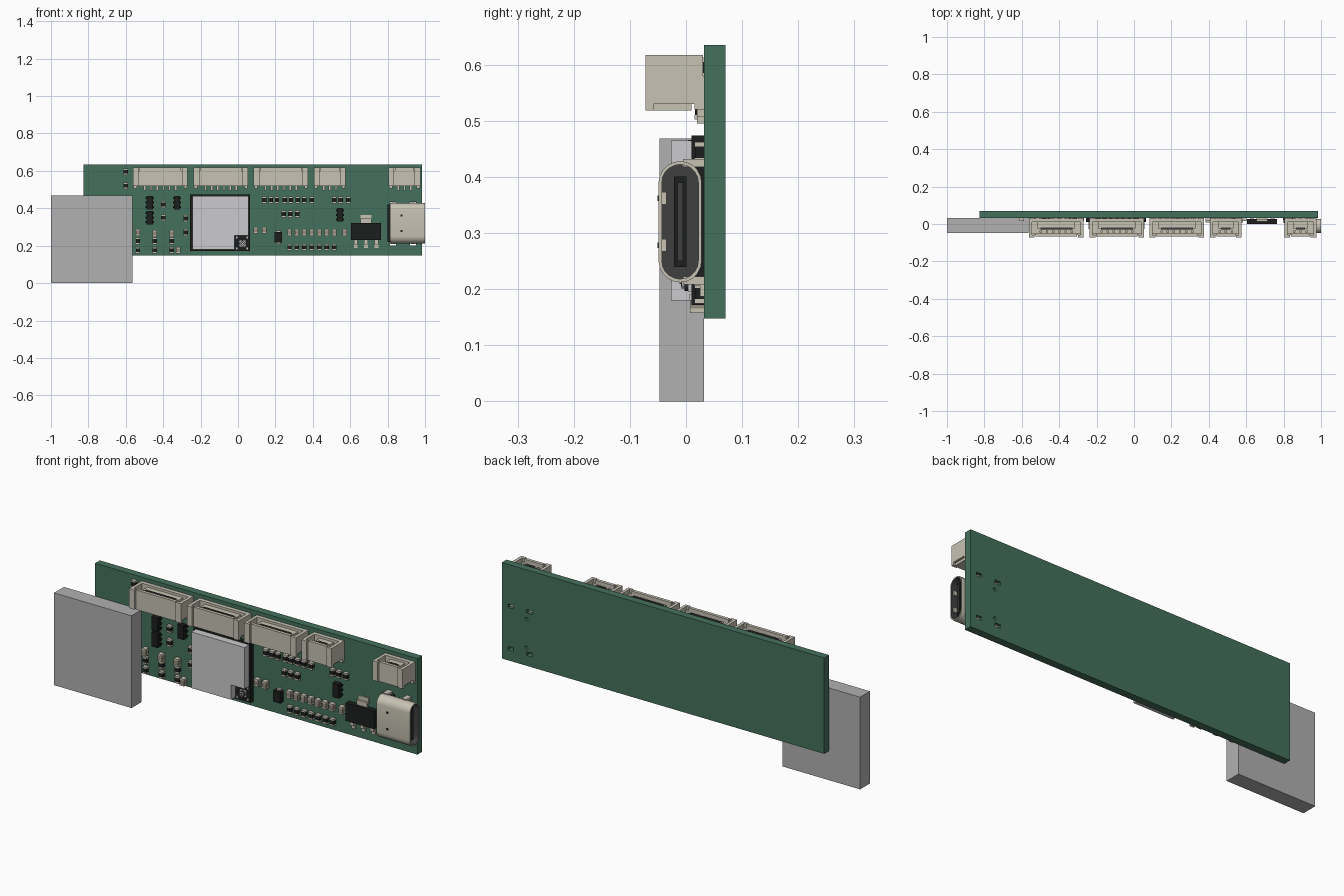
import bpy
import bmesh
import math
from mathutils import Matrix, Vector

default_cube = bpy.data.objects.get("Cube")
if default_cube:
    bpy.data.objects.remove(default_cube, do_unlink=True)


def make_material(name, red, green, blue):
    material = bpy.data.materials.new(name)
    material.use_nodes = True
    material.diffuse_color = (red, green, blue, 1)
    shader = material.node_tree.nodes["Principled BSDF"]
    shader.inputs["Base Color"].default_value = (red, green, blue, 1)
    return material


GREEN = make_material("board green", .06, .165, .11)
GREY = make_material("block grey", .44, .44, .44)
SILVER = make_material("shield silver", .6, .6, .61)
BEIGE = make_material("connector beige", .57, .54, .45)
BLACK = make_material("chip black", .012, .013, .013)
DARK = make_material("dark grey", .05, .05, .053)
TAN = make_material("ceramic tan", .3, .27, .21)
FACE = .032     # front surface of the board


class Part:
    """Collects solids in one mesh, with one material slot per colour."""

    def __init__(self, name):
        self.name, self.bm, self.materials = name, bmesh.new(), []

    def slot(self, material):
        if material not in self.materials:
            self.materials.append(material)
        return self.materials.index(material)

    def box(self, material, x, y, z):
        low, high = Vector((x[0], y[0], z[0])), Vector((x[1], y[1], z[1]))
        matrix = Matrix.Translation((low + high) / 2) @ Matrix.Diagonal((*(high - low), 1))
        verts = bmesh.ops.create_cube(self.bm, size=1, matrix=matrix)["verts"]
        self.paint(verts, material)

    def cylinder(self, material, x, z, radius, y):
        matrix = Matrix.Translation((x, sum(y) / 2, z)) @ Matrix.Rotation(math.pi / 2, 4, "X")
        verts = bmesh.ops.create_cone(self.bm, cap_ends=True, segments=20, radius1=radius,
                                      radius2=radius, depth=y[1] - y[0], matrix=matrix)["verts"]
        self.paint(verts, material)

    def prism(self, material, outline, offset):
        base = self.bm.faces.new([self.bm.verts.new(p) for p in outline])
        result = bmesh.ops.extrude_face_region(self.bm, geom=[base])["geom"]
        moved = [g for g in result if isinstance(g, bmesh.types.BMVert)]
        bmesh.ops.translate(self.bm, verts=moved, vec=offset)
        self.paint(list(base.verts) + moved, material)
        return next(g for g in result if isinstance(g, bmesh.types.BMFace))

    def paint(self, verts, material):
        index = self.slot(material)
        for face in {f for v in verts for f in v.link_faces}:
            face.material_index = index

    def finish(self, smooth=False):
        bmesh.ops.recalc_face_normals(self.bm, faces=self.bm.faces)
        mesh = bpy.data.meshes.new(self.name)
        self.bm.to_mesh(mesh)
        self.bm.free()
        for material in self.materials:
            mesh.materials.append(material)
        obj = bpy.data.objects.new(self.name, mesh)
        bpy.context.collection.objects.link(obj)
        if smooth:
            bpy.ops.object.select_all(action="DESELECT")
            obj.select_set(True)
            bpy.context.view_layer.objects.active = obj
            bpy.ops.object.shade_smooth_by_angle()
        return obj


def around(center, half):
    return center - half, center + half


def stadium(x, cy, cz, radius, half_height, steps=10):
    """Upright rounded outline in the plane of constant x."""
    straight = half_height - radius
    points = []
    for side in (1, -1):
        for i in range(steps + 1):
            a = math.pi * i / steps
            points.append((x, cy + side * radius * math.cos(a),
                           cz + side * (straight + radius * math.sin(a))))
    return points


# Circuit board with the mounting holes of the socket
part = Part("circuit_board")
part.box(GREEN, (-.825, .985), (FACE, .07), (.148, .635))
board = part.finish()
part = Part("hole_cutter")
for z in (.21, .425):
    for x in (.83, .935):
        part.box(GREEN, around(x, .016), (0, .1), around(z, .009))
for z in (.24, .385):
    part.cylinder(GREEN, .847, z, .008, (0, .1))
cutter = part.finish()
cutter.hide_render = True
cut = board.modifiers.new("holes", "BOOLEAN")
cut.object, cut.solver = cutter, "EXACT"
bpy.context.view_layer.objects.active = board
bpy.ops.object.modifier_apply(modifier=cut.name)
bpy.data.objects.remove(cutter, do_unlink=True)

# Plain block overlapping the lower corner
part = Part("side_block")
part.box(GREY, (-1, -.565), (-.047, FACE), (0, .468))
part.finish()


# Cable sockets along the top edge, open upward
def cable_socket(name, x0, x1, pins):
    part = Part(name)
    middle, top, bottom = (x0 + x1) / 2, .617, .518
    part.box(BEIGE, (x0 + .012, x1 - .012), (-.06, .01), (bottom, .55))
    part.box(BEIGE, (x0 + .012, x1 - .012), (.01, .03), (.535, top))
    part.box(BEIGE, (x0 + .034, x1 - .034), (-.066, -.05), (bottom, top))
    part.box(BEIGE, (x0 + .045, x1 - .045), (-.025, .01), (.55, .605))
    part.box(DARK, (x0 + .06, x1 - .06), (-.03, -.02), (.55, .608))
    for x, inward in ((x0, 1), (x1, -1)):
        wall = sorted((x, x + inward * .016))
        ear = sorted((x, x + inward * .03))
        lip = sorted((x + inward * .012, x + inward * .036))
        tab = sorted((x + inward * .003, x + inward * .02))
        part.box(BEIGE, wall, (-.06, .03), (.53, top))
        part.box(BEIGE, ear, (-.072, -.058), (bottom, top))
        part.box(BEIGE, lip, (-.06, -.05), (bottom, .6))
        part.box(BEIGE, ear, (.015, FACE), (.52, .58))
        part.box(BEIGE, tab, (.02, FACE), (.507, .53))
    for i in range(pins):
        x = middle + (i - (pins - 1) / 2) * .033
        part.box(BEIGE, around(x, .006), (.02, FACE), (.495, .53))
        part.box(BEIGE, around(x, .006), (-.045, -.035), (.54, .6))
    part.finish()


for i, x in enumerate((-.561, -.237, .084)):
    cable_socket(f"wide_cable_socket_{i + 1}", x, x + .291, 6)
for i, x in enumerate((.406, .805)):
    cable_socket(f"narrow_cable_socket_{i + 1}", x, x + .17, 3)

# Radio module: carrier, notched shield and antenna plug
part = Part("radio_module")
part.box(BLACK, (-.257, .064), (.01, FACE), (.172, .474))
left, right, low, high, notch_x, notch_z = -.243, .055, .18, .465, -.02, .255
outline = [(left, low), (notch_x, low), (notch_x, notch_z), (right, notch_z),
           (right, high), (left, high)]
part.prism(SILVER, [(x, .01, z) for x, z in outline], (0, -.037, 0))
part.box(SILVER, around(.024, .017), (.004, .01), around(.212, .017))
part.cylinder(DARK, .024, .212, .015, (-.003, .006))
part.cylinder(SILVER, .024, .212, .011, (-.008, .006))
part.cylinder(DARK, .024, .212, .007, (-.009, .006))
part.cylinder(SILVER, .024, .212, .003, (-.012, .006))
for x, z in ((-.008, .243), (.05, .243), (-.008, .185), (.05, .185)):
    part.box(SILVER, around(x, .004), (.005, .01), around(z, .005))
part.finish()

# Charging socket: rounded shell, hollow mouth at the right end, tongue and legs
part = Part("charging_socket")
cy, cz = -.0105, .32
mouth = part.prism(BEIGE, stadium(.812, cy, cz, .0385, .108), (.188, 0, 0))
bmesh.ops.inset_region(part.bm, faces=[mouth], thickness=.006)
inner = bmesh.ops.extrude_discrete_faces(part.bm, faces=[mouth])["faces"][0]
bmesh.ops.translate(part.bm, verts=inner.verts, vec=(-.07, 0, 0))
part.paint(list(inner.verts), DARK)
part.box(BLACK, (.92, .985), around(cy, .011), around(cz, .081))
part.box(DARK, (.985, .988), around(cy, .005), around(cz, .07))
part.box(BLACK, (.8, .86), (.005, FACE), around(cz, .1))
for z in around(cz, .105):
    for x in (.83, .935):
        part.box(BEIGE, around(x, .014), (-.005, .055), around(z, .007))
for z in around(cz, .042):
    part.box(BLACK, around(.874, .006), (-.051, -.045), around(z, .005))
    part.box(BEIGE, (.95, .99), (-.046, -.035), around(z, .011))
for i in range(12):
    part.box(BEIGE, (.797, .815), (.022, FACE), around(cz + (i - 5.5) * .014, .004))
part.finish(smooth=True)

# Voltage regulator with a wide tab and three legs
part = Part("voltage_regulator")
part.box(BLACK, (.604, .765), (0, .027), (.23, .321))
part.box(BEIGE, around(.685, .03), (.014, .02), (.315, .345))
part.box(BEIGE, around(.685, .03), (.014, FACE), (.338, .345))
part.box(BEIGE, around(.685, .03), (.025, FACE), (.338, .364))
for i in (-1, 0, 1):
    x = .685 + i * .056
    part.box(BEIGE, around(x, .01), (.014, .02), (.212, .235))
    part.box(BEIGE, around(x, .01), (.014, FACE), (.206, .213))
    part.box(BEIGE, around(x, .01), (.025, FACE), (.187, .213))
part.finish()

# Small chips with legs on both long sides
part = Part("small_chips")
for x, z in ((-.472, .43), (-.472, .35), (-.326, .43), (.545, .365)):
    part.box(BLACK, around(x, .017), (.004, .027), around(z, .036))
    for dz in (-.024, 0, .024):
        part.box(BLACK, around(x, .022), (.022, FACE), around(z + dz, .005))
part.box(BLACK, around(.214, .02), (.003, FACE), around(.245, .028))
part.box(BEIGE, around(.214, .012), (.02, FACE), around(.245, .036))
part.finish()


# Resistors and capacitors: body with a metal cap at each end
def two_ended(part, body, x, z, depth=.016):
    part.box(body, around(x, .0115), (FACE - depth, FACE), around(z, .011))
    for end in (-1, 1):
        part.box(BEIGE, around(x, .012), (FACE - depth - .001, FACE), around(z + end * .014, .004))


part = Part("resistors")
for x in (.14, .175, .208, .25, .283, .32, .355, .395, .515, .55, .59):
    two_ended(part, BLACK, x, .444)
for x in (.245, .28, .317):
    two_ended(part, BLACK, x, .37)
for i in range(7):
    two_ended(part, BLACK, .275 + i * .04, .192)
for x, z in ((-.6, .595), (-.6, .52), (-.4, .42), (-.4, .35), (-.28, .345), (-.28, .27)):
    two_ended(part, BLACK, x, z)
for x in (-.535, -.445, -.355):
    two_ended(part, BLACK, x, .225)
    two_ended(part, BLACK, x, .175)
part.finish()

part = Part("capacitors")
for i in range(7):
    two_ended(part, TAN, .275 + i * .04, .27, .022)
for x, z in ((.095, .283), (.14, .283), (.57, .27), (-.535, .27), (-.445, .265),
             (-.355, .265), (-.32, .175)):
    two_ended(part, TAN, x, z, .024)
part.finish()
